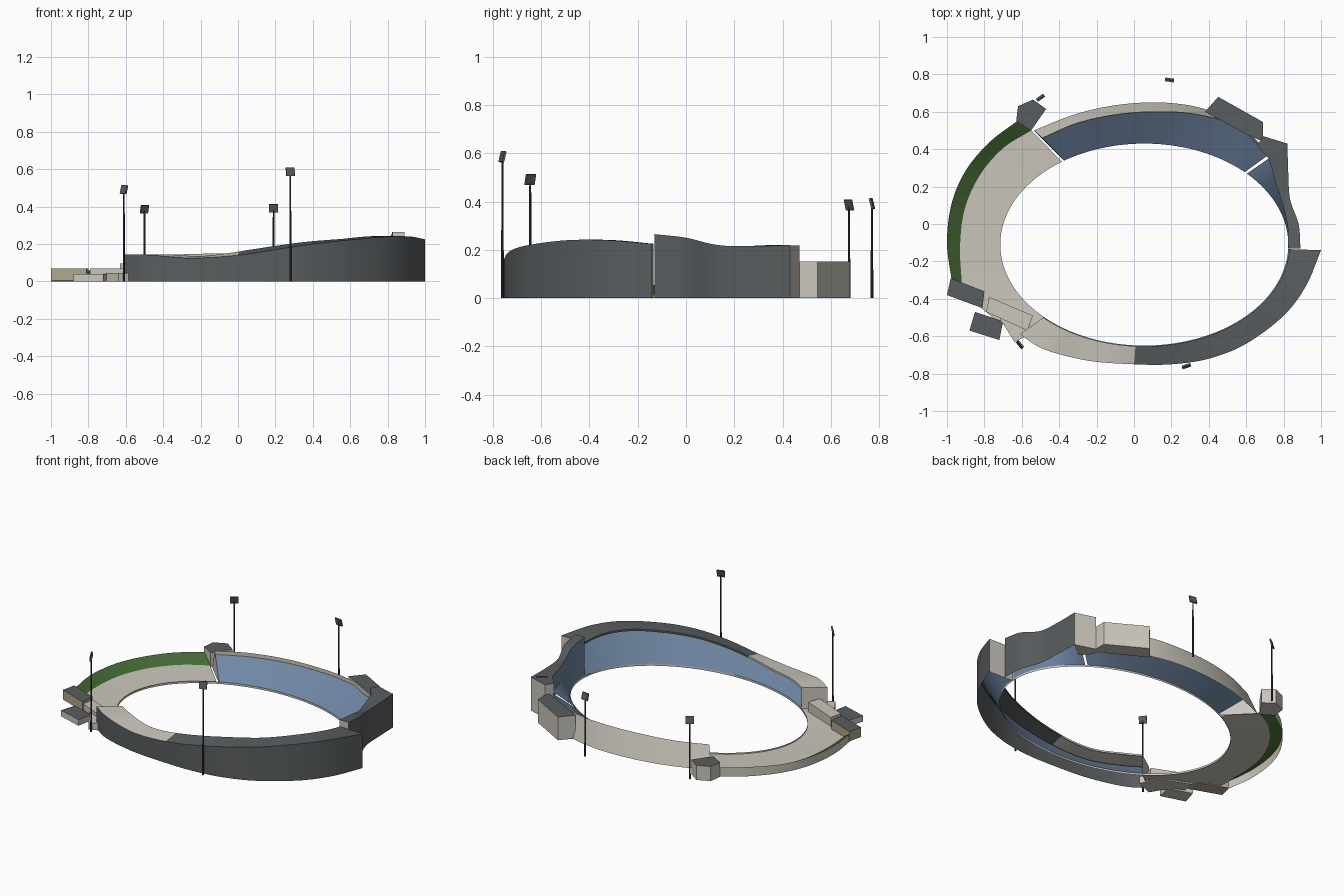
import bpy, bmesh, math
from mathutils import Vector

if "Cube" in bpy.data.objects:
    bpy.data.objects.remove(bpy.data.objects["Cube"])


def material(name, rgb):
    m = bpy.data.materials.new(name)
    m.use_nodes = True
    m.diffuse_color = (*rgb, 1)
    m.node_tree.nodes["Principled BSDF"].inputs["Base Color"].default_value = (*rgb, 1)
    return m


LIGHT = material("pale stone", (0.60, 0.57, 0.51))
DARK = material("dark slate", (0.10, 0.11, 0.115))
BLUE = material("seat blue", (0.16, 0.24, 0.37))
GREEN = material("grass green", (0.06, 0.14, 0.035))
TAN = material("warm tan", (0.45, 0.39, 0.27))
POLE = material("pole black", (0.04, 0.042, 0.045))

CENTRE, RX, RY = Vector((0.055, -0.11, 0)), 0.77, 0.54


def finish(name, bm, mats, rule=None, smooth=True):
    bmesh.ops.remove_doubles(bm, verts=bm.verts, dist=0.0002)
    bmesh.ops.recalc_face_normals(bm, faces=bm.faces)
    if rule:
        for f in bm.faces:
            f.material_index = rule(f)
    me = bpy.data.meshes.new(name)
    bm.to_mesh(me)
    bm.free()
    ob = bpy.data.objects.new(name, me)
    bpy.context.collection.objects.link(ob)
    for m in mats:
        me.materials.append(m)
    if smooth:
        bpy.ops.object.select_all(action='DESELECT')
        ob.select_set(True)
        bpy.context.view_layer.objects.active = ob
        bpy.ops.object.shade_smooth_by_angle(angle=math.radians(30))
    return ob


def spline(points, steps=8):
    """Catmull-Rom curve through the points."""
    p = [Vector(q) for q in points]
    p = [2 * p[0] - p[1]] + p + [2 * p[-1] - p[-2]]
    out = []
    for a, b, c, d in zip(p, p[1:], p[2:], p[3:]):
        for i in range(steps):
            t = i / steps
            out.append(0.5 * (2 * b + (c - a) * t + (2 * a - 5 * b + 4 * c - d) * t * t
                              + (3 * b - a - 3 * c + d) * t ** 3))
    return out + [p[-2]]


def rim(p, z, scale=1.0):
    """Point of the field edge on the ray from the centre through p."""
    t = math.atan2((p.y - CENTRE.y) / RY, (p.x - CENTRE.x) / RX)
    return Vector((CENTRE.x + RX * scale * math.cos(t), CENTRE.y + RY * scale * math.sin(t), z))


def at(p, z):
    return Vector((p.x, p.y, z))


def loft(name, rails, mats, rule=None):
    bm = bmesh.new()
    rows = [[bm.verts.new(p) for p in r] for r in rails]
    for r, s in zip(rows, rows[1:]):
        for i in range(len(r) - 1):
            bm.faces.new((r[i], r[i + 1], s[i + 1], s[i]))
    return finish(name, bm, mats, rule)


def prism(name, outline, z0, z1, wall, roof):
    bm = bmesh.new()
    low = bm.faces.new([bm.verts.new((x, y, z0)) for x, y in outline])
    ext = bmesh.ops.extrude_face_region(bm, geom=[low], use_keep_orig=True)
    for v in ext["geom"]:
        if isinstance(v, bmesh.types.BMVert):
            v.co.z = z1
    return finish(name, bm, [wall, roof], lambda f: int(f.normal.z > 0.5), False)


def end_wall(name, points, mat):
    bm = bmesh.new()
    bm.faces.new([bm.verts.new(p) for p in points])
    return finish(name, bm, [mat], None, False)


# South stand: sweeping outer wall, overhanging roof and seats
south = spline([(-.61, -.59, .145), (-.48, -.67, .142), (-.25, -.73, .125), (0, -.75, .14),
                (.2, -.75, .17), (.4, -.72, .2), (.6, -.64, .222), (.8, -.49, .24),
                (.92, -.33, .24), (1, -.14, .225)])
roof_in = [rim(p, p.z + 0.022 * max(0, 1 - abs(p.x - .05) / .6), 1.008) for p in south]
loft("south_outer_wall", [[at(p, 0) for p in south], south], [DARK])
loft("south_roof", [south, roof_in, [at(p, p.z - .012) for p in roof_in]], [LIGHT, DARK],
     lambda f: int(f.calc_center_median().x > 0))
south_back = [at(rim(p, 0).lerp(p, .85), p.z * .9) for p in south]
loft("south_seats", [[rim(p, .012) for p in south], south_back], [BLUE])
for label, k in (("west", 0), ("east", -1)):
    p, r = south[k], roof_in[k]
    end_wall("south_" + label + "_end", [at(p, 0), p, r, at(r, 0)], LIGHT)

# East building: curved facade, dark roof, seats below
east = spline([(.89, -.13, .265), (.88, 0, .25), (.835, .13, .22), (.825, .27, .215), (.82, .43, .22)])
east_in = spline([(.825, -.13, .265), (.82, 0, .25), (.79, .12, .22), (.758, .22, .215), (.72, .35, .22)])
loft("east_facade", [[at(p, 0) for p in east], east], [DARK])
loft("east_roof", [east, east_in], [DARK])
loft("east_inner_wall", [east_in, [at(p, .12) for p in east_in]], [BLUE])
loft("east_seats", [[rim(p, .012) for p in east_in], [at(p, .12) for p in east_in]], [BLUE])
end_wall("east_south_end", [at(east[0], 0), east[0], east_in[0], at(east_in[0], 0)], LIGHT)
prism("northeast_corner", [(.72, .35), (.82, .43), (.69, .47), (.66, .42)], 0, .218, LIGHT, DARK)

# North stand: seats, parapet and battered outer wall
north = spline([(-.49, .46, .14), (-.3, .54, .145), (-.08, .587, .15), (.15, .6, .15),
                (.35, .583, .15), (.55, .52, .15), (.72, .37, .15)])
north_foot = spline([(-.535, .5, 0), (-.32, .585, 0), (-.1, .635, 0), (.14, .65, 0),
                     (.36, .62, 0), (.55, .54, 0), (.725, .38, 0)])
loft("north_seats", [[rim(p, .012) for p in north], [at(p, p.z - .025) for p in north]], [BLUE])
loft("north_outer_wall", [[at(p, p.z - .025) for p in north], north, north_foot], [LIGHT])
n = north[0]
end_wall("north_west_end", [rim(n, 0), rim(n, .012), n, north_foot[0]], LIGHT)

# West plaza with a grass bank rising behind it
edge = [(-.92, -.33, .012), (-.93, -.12, .012), (-.905, .08, .012), (-.825, .26, .012),
        (-.7, .405, .012), (-.55, .5, .012)]
plaza = spline([(-.61, -.59, .012), (-.78, -.48, .012)] + edge)
loft("west_plaza", [[rim(p, .004) for p in plaza], plaza], [LIGHT])
bank = spline(edge)
crest = spline([(-.975, -.3, .05), (-1, -.1, .055), (-.975, .11, .055), (-.9, .285, .055),
                (-.775, .435, .06), (-.625, .55, .06)])
loft("grass_bank", [bank, crest], [GREEN])
loft("bank_outer_wall", [crest, [at(p, 0) for p in crest]], [LIGHT])

# Low kerb round the field
ring = [CENTRE + Vector((math.cos(a) * RX, math.sin(a) * RY, 0))
        for a in (2 * math.pi * i / 96 for i in range(97))]
loft("field_kerb", [ring, [at(p, .013) for p in ring]], [LIGHT])

# Small buildings
prism("northeast_block", [(.38, .6), (.45, .68), (.69, .545), (.69, .44), (.6, .48)], 0, .152, LIGHT, DARK)
prism("northwest_pavilion", [(-.63, .55), (-.62, .63), (-.54, .665), (-.47, .615), (-.55, .5)],
      0, .095, LIGHT, DARK)
prism("west_kiosk", [(-.98, -.29), (-1, -.38), (-.81, -.45), (-.8, -.36)], .005, .068, TAN, DARK)
prism("southwest_kiosk", [(-.85, -.47), (-.88, -.57), (-.72, -.62), (-.7, -.52)], 0, .04, LIGHT, DARK)
prism("entrance_hall", [(-.775, -.39), (-.79, -.47), (-.57, -.57), (-.54, -.49)], 0, .068, LIGHT, LIGHT)
prism("entrance_step", [(-.72, -.5), (-.64, -.63), (-.53, -.58), (-.56, -.53)], 0, .045, LIGHT, LIGHT)

# Floodlight masts with tilted lamp panels facing the field
for label, x, y, top in (("south", .28, -.76, .61), ("southwest", -.61, -.645, .515),
                         ("north", .19, .77, .415), ("northwest", -.5, .675, .41)):
    bpy.ops.mesh.primitive_cone_add(vertices=8, radius1=.006, radius2=.004, depth=top - .03,
                                    location=(x, y, (top - .03) / 2))
    mast = bpy.context.object
    mast.name = label + "_mast"
    mast.data.materials.append(POLE)
    turn = math.atan2(CENTRE.y - y, CENTRE.x - x) - math.pi / 2
    bpy.ops.mesh.primitive_cube_add(size=1, location=(x, y, top - .024),
                                    rotation=(math.radians(-14), 0, turn))
    lamp = bpy.context.object
    lamp.name = label + "_lamp_panel"
    lamp.scale = (.048, .009, .046)
    lamp.data.materials.append(DARK)
